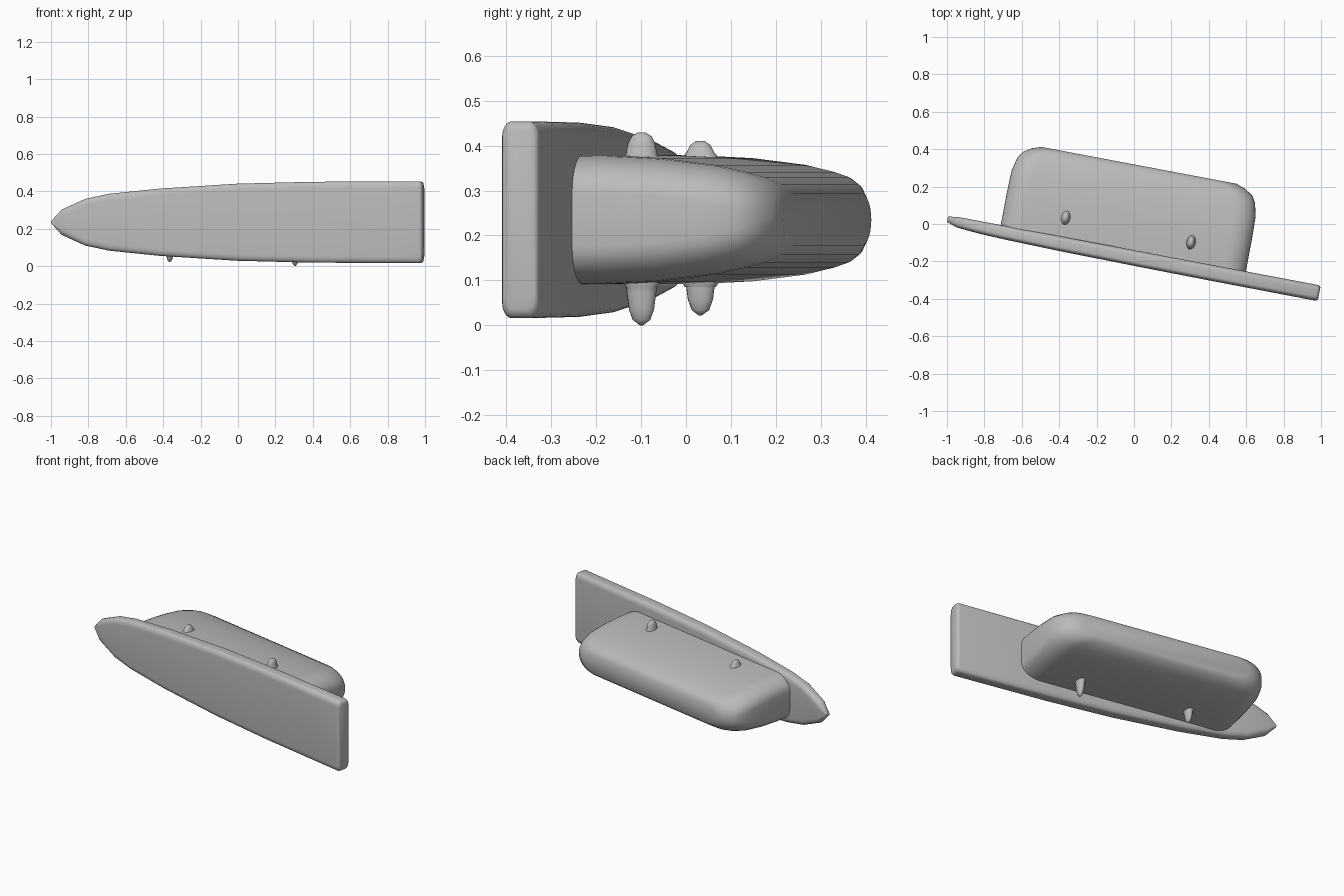
import bpy, bmesh, math
from mathutils import Matrix, Vector

if "Cube" in bpy.data.objects:
    bpy.data.objects.remove(bpy.data.objects["Cube"])

# whole model is turned about z; local u = along plate, v = away from plate
FRAME = Matrix.Translation((0, -0.182, 0)) @ Matrix.Rotation(math.radians(-10.7), 4, 'Z')
ZC = 0.235

grey = bpy.data.materials.new("plain grey")
grey.diffuse_color = (0.5, 0.5, 0.5, 1)
grey.use_nodes = True
grey.node_tree.nodes["Principled BSDF"].inputs["Base Color"].default_value = grey.diffuse_color


def rounded(a, b, ra, rb, seg=5):
    """Rounded rectangle with half sizes a, b and corner radii ra, rb."""
    ra, rb = min(ra, a * 0.98), min(rb, b * 0.98)
    pts = []
    for q, (sx, sy) in enumerate([(1, 1), (-1, 1), (-1, -1), (1, -1)]):
        for i in range(seg + 1):
            t = math.pi / 2 * (q + i / seg)
            pts.append((sx * (a - ra) + ra * math.cos(t), sy * (b - rb) + rb * math.sin(t)))
    return pts


def loft(name, rings, angle=50):
    bm = bmesh.new()
    rows = [[bm.verts.new(FRAME @ Vector(p)) for p in r] for r in rings]
    n = len(rows[0])
    for r0, r1 in zip(rows, rows[1:]):
        for i in range(n):
            j = (i + 1) % n
            bm.faces.new((r0[i], r0[j], r1[j], r1[i]))
    bm.faces.new(rows[0][::-1])
    bm.faces.new(rows[-1])
    bmesh.ops.recalc_face_normals(bm, faces=bm.faces)
    me = bpy.data.meshes.new(name)
    bm.to_mesh(me)
    bm.free()
    me.materials.append(grey)
    ob = bpy.data.objects.new(name, me)
    bpy.context.collection.objects.link(ob)
    bpy.ops.object.select_all(action='DESELECT')
    ob.select_set(True)
    bpy.context.view_layer.objects.active = ob
    bpy.ops.object.shade_smooth_by_angle(angle=math.radians(angle))
    return ob


# pointed plate: u, half height, front v, back v
stations = [(-1.018, .008, .004, .034), (-.96, .068, -.016, .041), (-.83, .125, -.026, .041),
            (-.7, .152, -.031, .041), (-.42, .18, -.037, .041), (0, .206, -.041, .041),
            (.4, .216, -.043, .041), (.99, .219, -.044, .041), (1.003, .213, -.041, .039),
            (1.008, .2, -.034, .032)]
rings = []
for u, h, f, b in stations:
    sec = rounded((b - f) / 2, h, .022, .035)
    rings.append([(u, (f + b) / 2 + p, ZC + q) for p, q in sec])
loft("plate", rings)

# rounded housing behind the plate: v, half length, half height
layers = [(.0, .667, .144), (.1, .667, .143), (.22, .667, .137), (.34, .664, .122),
          (.41, .647, .106), (.445, .626, .095), (.475, .58, .078), (.492, .53, .058)]
rings = []
for v, a, b in layers:
    sec = rounded(a, b, .12, .085, 7)
    rings.append([(-.066 + p, v, ZC + q) for p, q in sec])
loft("housing", rings, 60)

# pegs passing through the housing: domed on top, tapering to a point below
inv = FRAME.inverted()
for name, x, y, low, top in (("left_peg", -.365, .032, .022, .41),
                             ("right_peg", .305, -.099, 0, .429)):
    c = inv @ Vector((x, y, 0))
    profile = [(low, .1), (low + .012, .6), (low + .035, .86), (low + .07, 1), (.085, 1.06),
               (.1, 1.35), (.365, 1.35), (.38, 1.08), (top - .025, .95), (top - .009, .7),
               (top, .3)]
    rings = [[(c.x + .021 * s * math.cos(t), c.y + .033 * s * math.sin(t), z)
              for t in [math.tau * i / 16 for i in range(16)]] for z, s in profile]
    loft(name, rings, 60)
